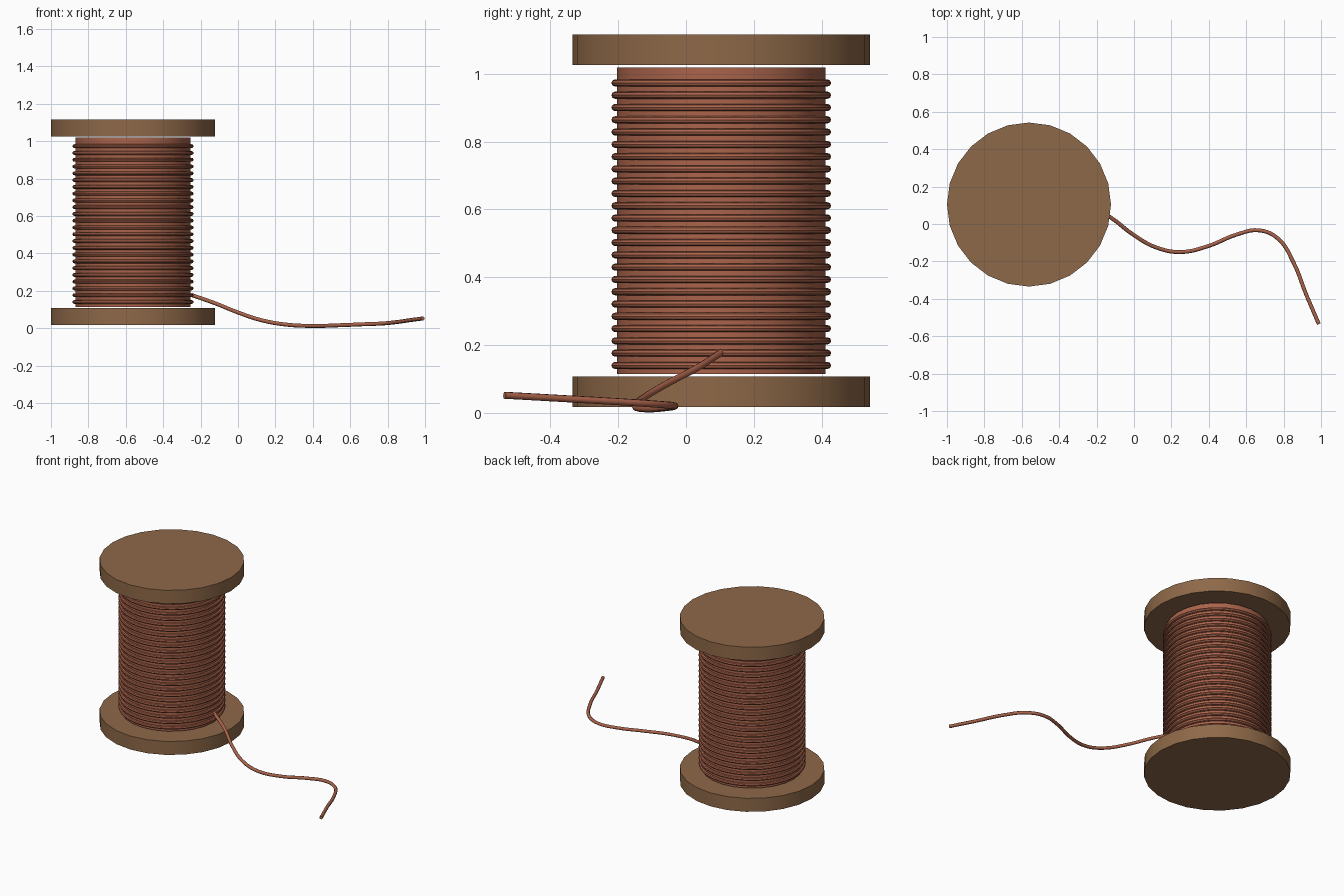
import bpy, math

if "Cube" in bpy.data.objects:
    bpy.data.objects.remove(bpy.data.objects["Cube"])

CX, CY = -0.5615, 0.104      # spool axis
WIRE_R = 0.0105


def material(name, rgb):
    m = bpy.data.materials.new(name)
    m.diffuse_color = (*rgb, 1)
    m.use_nodes = True
    m.node_tree.nodes["Principled BSDF"].inputs["Base Color"].default_value = m.diffuse_color
    return m


wood = material("wood", (0.27, 0.14, 0.065))
copper = material("copper", (0.40, 0.125, 0.07))


def finish(name, mat):
    ob = bpy.context.object
    ob.name = name
    ob.data.materials.append(mat)
    bpy.ops.object.shade_smooth_by_angle(angle=math.radians(40))
    return ob


def disc(name, radius, z0, z1, mat):
    bpy.ops.mesh.primitive_cylinder_add(vertices=24, radius=radius, depth=z1 - z0,
                                        location=(CX, CY, (z0 + z1) / 2))
    return finish(name, mat)


# Wooden end flanges and wound core
disc("bottom_flange", 0.4385, 0.017, 0.107, wood)
disc("top_flange", 0.4385, 1.026, 1.116, wood)
disc("wound_core", 0.308, 0.114, 1.019, copper)

# Wire turns
TURNS = 24
for i in range(TURNS):
    z = 0.140 + (0.973 - 0.140) * i / (TURNS - 1)
    bpy.ops.mesh.primitive_torus_add(major_radius=0.3135, minor_radius=WIRE_R,
                                     major_segments=48, minor_segments=8,
                                     location=(CX, CY, z))
    finish(f"wire_turn_{i + 1:02d}", copper)

# Loose wire end trailing off the spool
path = [(-0.25, 0.104, 0.178), (-0.125, 0.035, 0.134), (0.0, -0.06, 0.084),
        (0.12, -0.126, 0.044), (0.25, -0.15, 0.02), (0.40, -0.117, 0.012),
        (0.55, -0.056, 0.016), (0.67, -0.034, 0.021), (0.77, -0.078, 0.025),
        (0.85, -0.2, 0.033), (0.92, -0.375, 0.043), (0.988, -0.535, 0.052)]
curve = bpy.data.curves.new("loose_wire", 'CURVE')
curve.dimensions = '3D'
curve.bevel_depth = WIRE_R
curve.bevel_resolution = 2
curve.resolution_u = 5
curve.use_fill_caps = True
spline = curve.splines.new('BEZIER')
spline.bezier_points.add(len(path) - 1)
for bp, co in zip(spline.bezier_points, path):
    bp.co = co
    bp.handle_left_type = bp.handle_right_type = 'AUTO'
curve.materials.append(copper)
bpy.context.collection.objects.link(bpy.data.objects.new("loose_wire", curve))
